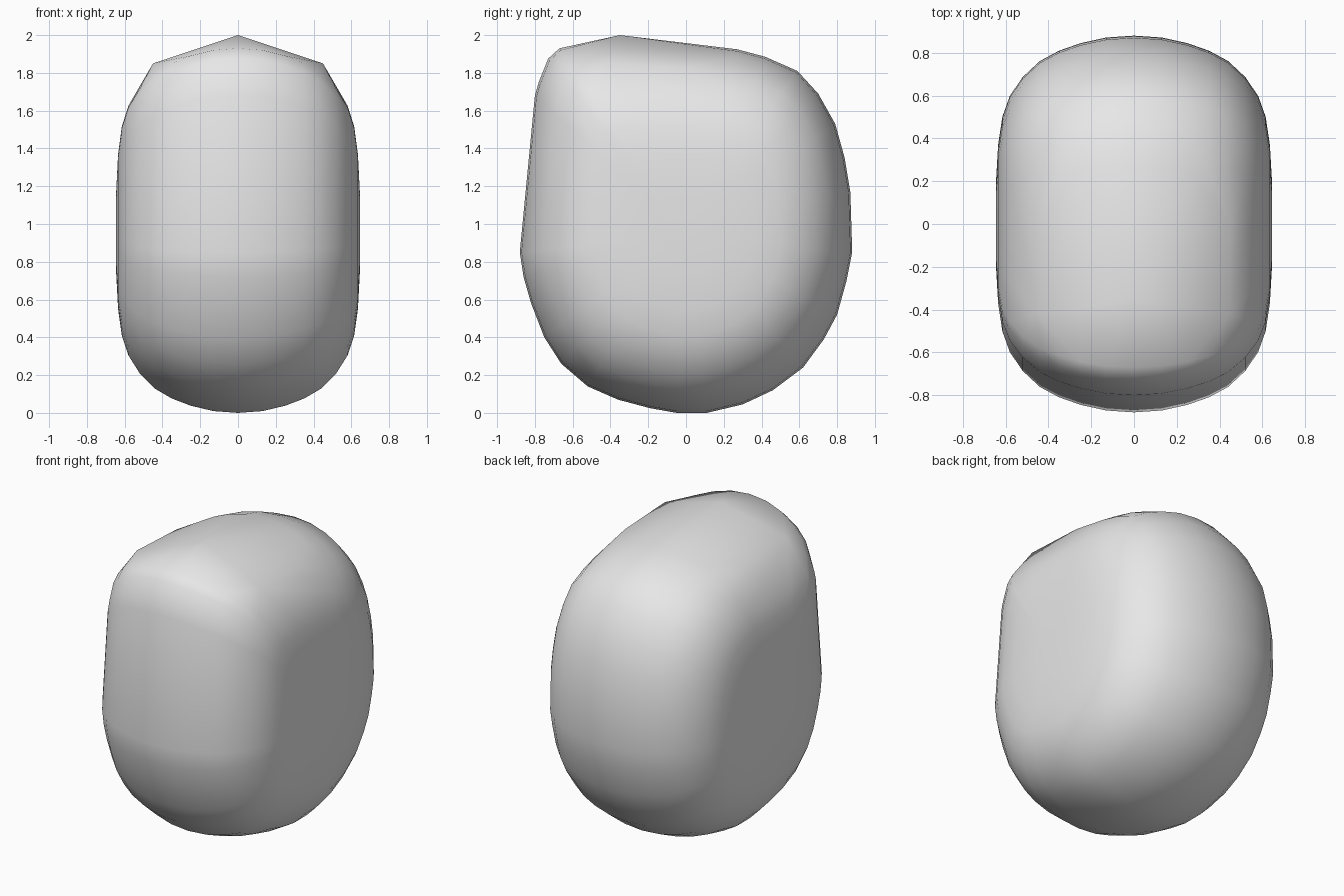
import bpy, bmesh, math

cube = bpy.data.objects.get("Cube")
if cube:
    bpy.data.objects.remove(cube, do_unlink=True)

# One plain grey finish
grey = bpy.data.materials.new("light_grey")
grey.use_nodes = True
grey.diffuse_color = (0.8, 0.8, 0.8, 1)
grey.node_tree.nodes["Principled BSDF"].inputs["Base Color"].default_value = (0.8, 0.8, 0.8, 1)

# Side outline (y, z) on the centre plane, counter-clockwise from the front
OUTLINE = [
    (-0.88, 0.85), (-0.86, 0.72), (-0.82, 0.58), (-0.75, 0.40), (-0.66, 0.26),
    (-0.52, 0.14), (-0.36, 0.07), (-0.19, 0.025), (-0.05, 0.0), (0.11, 0.0),
    (0.30, 0.045), (0.46, 0.12), (0.62, 0.24), (0.73, 0.39), (0.80, 0.52),
    (0.85, 0.70), (0.88, 0.85), (0.87, 1.17), (0.84, 1.35), (0.79, 1.53),
    (0.70, 1.69), (0.59, 1.81), (0.42, 1.885), (0.27, 1.925), (-0.40, 1.945),
    (-0.67, 1.93), (-0.73, 1.875), (-0.78, 1.75), (-0.80, 1.68),
]
# Distance from the centre plane, and size of the outline there
SLICES = [(0, 1), (0.13, 0.99), (0.25, 0.96), (0.35, 0.92), (0.44, 0.865),
          (0.52, 0.78), (0.58, 0.68), (0.615, 0.57), (0.635, 0.42), (0.645, 0.22)]
MID_Z = 0.95

# Peak of the roof and the shoulders of its two slopes
points = [(0, -0.35, 2.0)]
for side in (-1, 1):
    points += [(side * 0.45, -0.42, 1.85), (side * 0.45, 0.0, 1.83)]
    # Rounded body: the outline shrinks towards the flat sides
    for x, size in SLICES:
        if x == 0 and side < 0:
            continue
        points += [(side * x, y * size, MID_Z + (z - MID_Z) * size) for y, z in OUTLINE]

# Wrap a convex skin around the points
bm = bmesh.new()
for p in points:
    bm.verts.new(p)
bmesh.ops.convex_hull(bm, input=bm.verts[:])
bmesh.ops.delete(bm, geom=[v for v in bm.verts if not v.link_faces], context='VERTS')
bmesh.ops.recalc_face_normals(bm, faces=bm.faces[:])

mesh = bpy.data.meshes.new("rounded_body")
bm.to_mesh(mesh)
bm.free()
mesh.materials.append(grey)
body = bpy.data.objects.new("rounded_body", mesh)
bpy.context.collection.objects.link(body)

# Smooth shading over the whole skin
bpy.ops.object.select_all(action='DESELECT')
body.select_set(True)
bpy.context.view_layer.objects.active = body
bpy.ops.object.shade_smooth_by_angle(angle=math.radians(45))
